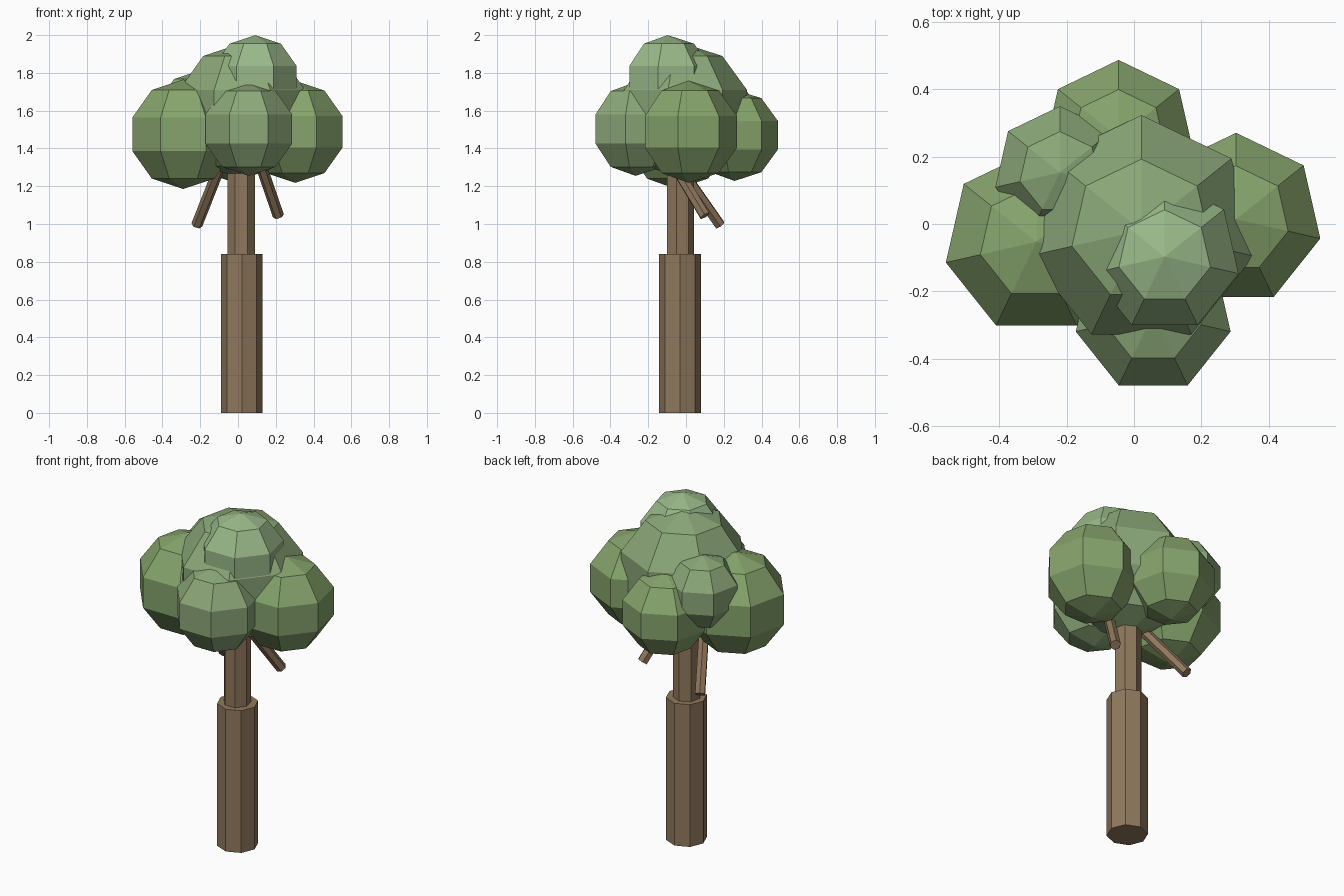
import bpy
from mathutils import Vector

if "Cube" in bpy.data.objects:
    bpy.data.objects.remove(bpy.data.objects["Cube"])


def material(name, rgb):
    m = bpy.data.materials.new(name)
    m.diffuse_color = (*rgb, 1)
    m.use_nodes = True
    m.node_tree.nodes["Principled BSDF"].inputs["Base Color"].default_value = m.diffuse_color
    return m


bark = material("bark", (0.28, 0.19, 0.11))
leaf = material("leaf", (0.24, 0.37, 0.15))
leaf_mid = material("leaf_mid", (0.26, 0.39, 0.19))
leaf_light = material("leaf_light", (0.32, 0.48, 0.25))


def finish(name, mat):
    ob = bpy.context.object
    ob.name = name
    ob.data.materials.append(mat)
    return ob


def blob(name, centre, radius, mat):
    """Low-poly leaf clump, one corner pointing to +y."""
    bpy.ops.mesh.primitive_uv_sphere_add(segments=7, ring_count=5,
                                         radius=radius, location=centre)
    finish(name, mat)


def rod(name, start, end, radius, sides):
    """Prism running from start to end."""
    a, b = Vector(start), Vector(end)
    axis = b - a
    bpy.ops.mesh.primitive_cylinder_add(vertices=sides, radius=radius,
                                        depth=axis.length, location=(a + b) / 2)
    ob = finish(name, bark)
    if axis.x or axis.y:
        ob.rotation_euler = axis.to_track_quat('Z', 'Y').to_euler()


# Trunk in two steps
rod("lower_trunk", (0.02, -0.032, 0), (0.02, -0.032, 0.84), 0.111, 8)
rod("upper_trunk", (0.017, -0.033, 0.8), (0.017, -0.033, 1.45), 0.075, 7)

# Branches, tucked into the foliage at the top
rod("left_branch", (-0.218, 0.18, 0.995), (-0.06, -0.1, 1.395), 0.03, 6)
rod("right_branch", (0.214, 0.1, 1.043), (0.083, -0.13, 1.423), 0.03, 6)

# Foliage
blob("centre_foliage", (0.022, -0.019, 1.598), 0.36, leaf_mid)
blob("left_foliage", (-0.29, -0.053, 1.475), 0.29, leaf)
blob("right_foliage", (0.303, 0.014, 1.488), 0.27, leaf)
blob("front_foliage", (0.057, -0.267, 1.503), 0.248, leaf_mid)
blob("back_foliage", (-0.046, 0.257, 1.47), 0.242, leaf)
blob("back_left_foliage", (-0.22, 0.153, 1.6), 0.207, leaf_mid)
blob("top_foliage", (0.091, -0.097, 1.763), 0.237, leaf_light)
